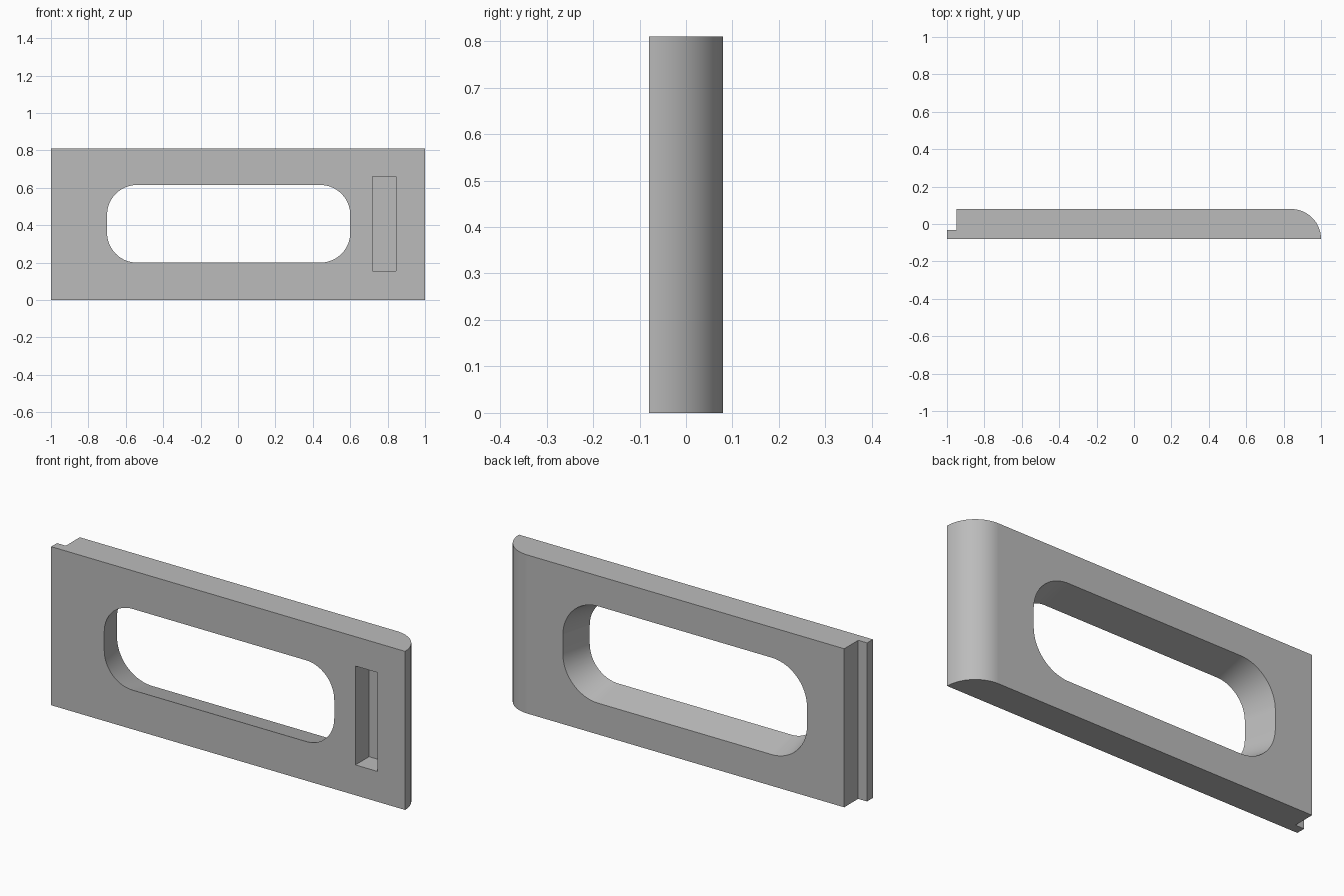
import bpy
import bmesh
from math import cos, sin, pi

HEIGHT = 0.81
FRONT, BACK = -0.08, 0.08
THICK = BACK - FRONT
STEPS = 24

default = bpy.data.objects.get("Cube")
if default:
    bpy.data.objects.remove(default, do_unlink=True)

grey = bpy.data.materials.new("plain grey")
grey.use_nodes = True
colour = (0.5, 0.5, 0.5, 1)
grey.diffuse_color = colour
grey.node_tree.nodes["Principled BSDF"].inputs["Base Color"].default_value = colour


def loft(name, start, end):
    """Closed solid between two matching outlines."""
    bm = bmesh.new()
    a = [bm.verts.new(p) for p in start]
    b = [bm.verts.new(p) for p in end]
    bm.faces.new(a)
    bm.faces.new(b)
    for i in range(len(a)):
        j = (i + 1) % len(a)
        bm.faces.new((a[i], a[j], b[j], b[i]))
    bmesh.ops.recalc_face_normals(bm, faces=bm.faces)
    mesh = bpy.data.meshes.new(name)
    bm.to_mesh(mesh)
    bm.free()
    mesh.materials.append(grey)
    obj = bpy.data.objects.new(name, mesh)
    bpy.context.collection.objects.link(obj)
    return obj


def arc(cx, cy, r, a0):
    """Quarter circle starting at angle a0."""
    angles = [a0 + pi / 2 * i / STEPS for i in range(STEPS + 1)]
    return [(cx + r * cos(a), cy + r * sin(a)) for a in angles]


def slot_outline(y):
    """Rounded window outline, flaring towards the back."""
    grow = (y - FRONT) / 4
    r = 0.16 + grow
    x0, x1, z0, z1 = -0.54, 0.44, 0.36, 0.455
    pts = (arc(x1, z1, r, 0) + arc(x0, z1, r, pi / 2)
           + arc(x0, z0, r, pi) + arc(x1, z0, r, 3 * pi / 2))
    return [(x, y, z) for x, z in pts]


# Plate: plan profile with rounded left end and stepped lip on the right
plan = [(-1, FRONT)] + arc(1 - THICK, FRONT, THICK, 0)
plan += [(-0.95, BACK), (-0.95, -0.033), (-1, -0.033)]
plate = loft("door_panel", [(x, y, 0) for x, y in plan],
             [(x, y, HEIGHT) for x, y in plan])

# Flared window through the plate
window = loft("window_cutter", slot_outline(FRONT - 0.04), slot_outline(BACK + 0.04))

# Blind finger recess in the front face
rect = [(0.72, 0.155), (0.845, 0.155), (0.845, 0.66), (0.72, 0.66)]
recess = loft("recess_cutter", [(x, FRONT - 0.05, z) for x, z in rect],
              [(x, 0.03, z) for x, z in rect])

# Cut the openings and drop the cutters
bpy.ops.object.select_all(action='DESELECT')
bpy.context.view_layer.objects.active = plate
plate.select_set(True)
for cutter in (window, recess):
    cutter.hide_render = True
    mod = plate.modifiers.new(cutter.name, 'BOOLEAN')
    mod.operation = 'DIFFERENCE'
    mod.solver = 'EXACT'
    mod.object = cutter
    bpy.ops.object.modifier_apply(modifier=mod.name)
    bpy.data.objects.remove(cutter, do_unlink=True)

# Smooth curves, crisp edges, even shading on the flats
bpy.ops.object.shade_smooth_by_angle(angle=pi / 6)
weighted = plate.modifiers.new("even_flats", 'WEIGHTED_NORMAL')
weighted.keep_sharp = True
